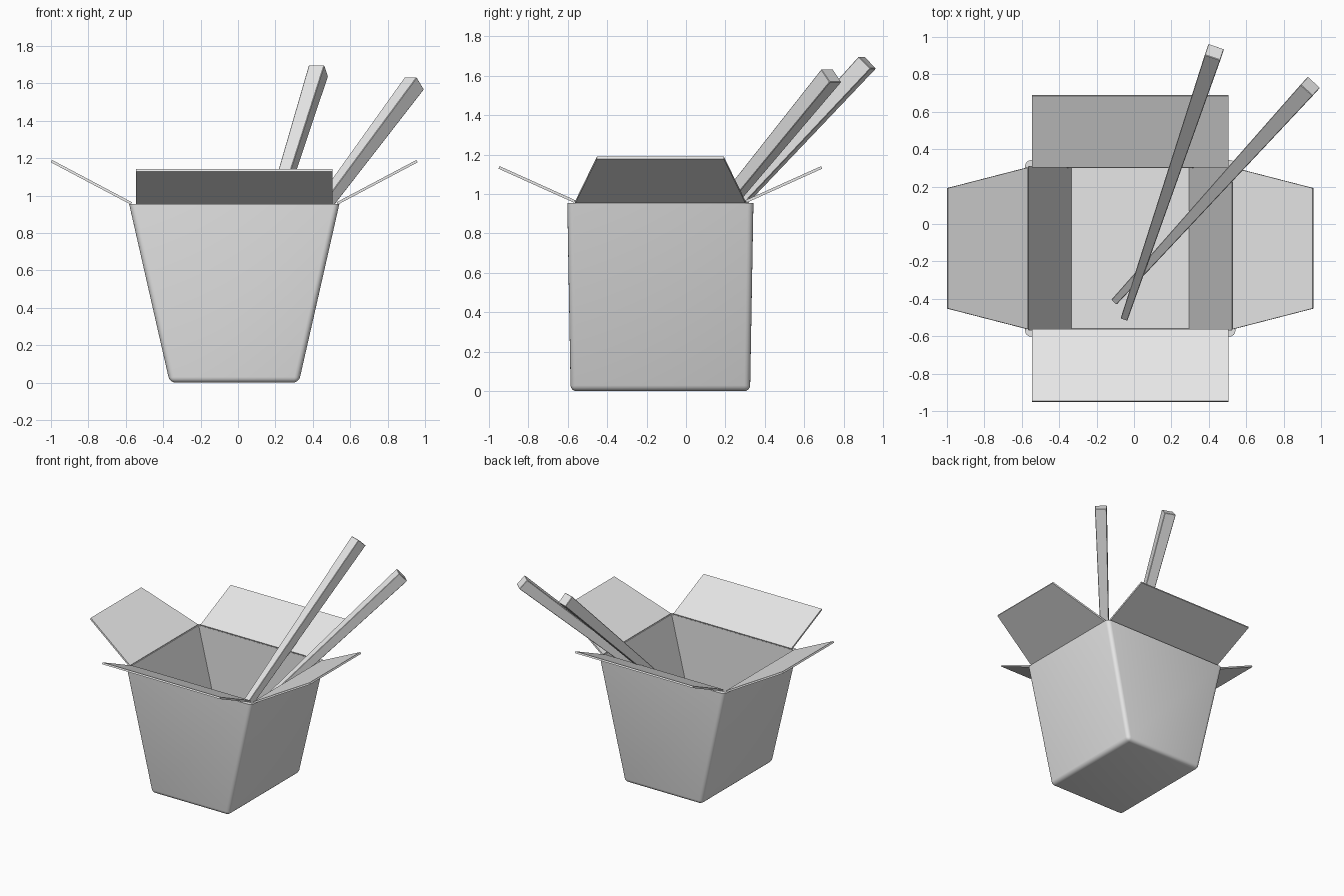
import bpy, bmesh, math
from mathutils import Vector

cube = bpy.data.objects.get("Cube")
if cube:
    bpy.data.objects.remove(cube, do_unlink=True)

# One plain card colour for everything
card = bpy.data.materials.new("light grey")
card.use_nodes = True
card.diffuse_color = (0.8, 0.8, 0.8, 1)
card.node_tree.nodes["Principled BSDF"].inputs["Base Color"].default_value = (0.8, 0.8, 0.8, 1)


def finish(name, bm, smooth=True):
    bmesh.ops.recalc_face_normals(bm, faces=bm.faces[:])
    mesh = bpy.data.meshes.new(name)
    bm.to_mesh(mesh)
    bm.free()
    mesh.materials.append(card)
    obj = bpy.data.objects.new(name, mesh)
    bpy.context.collection.objects.link(obj)
    if smooth:
        bpy.ops.object.select_all(action='DESELECT')
        obj.select_set(True)
        bpy.context.view_layer.objects.active = obj
        bpy.ops.object.shade_smooth_by_angle(angle=math.radians(40))
    return obj


def ring(bm, half_x, half_y, z):
    corners = ((-1, -1), (1, -1), (1, 1), (-1, 1))
    return [bm.verts.new((CX + sx * half_x, CY + sy * half_y, z)) for sx, sy in corners]


def bridge(bm, a, b):
    n = len(a)
    for i in range(n):
        j = (i + 1) % n
        bm.faces.new((a[i], a[j], b[j], b[i]))


# Tapered open box with thin walls and rounded outer edges
CX, CY, RIM = -0.02, -0.13, 0.955
bm = bmesh.new()
base = ring(bm, 0.345, 0.455, 0)
lip = ring(bm, 0.562, 0.472, RIM)
mouth = ring(bm, 0.545, 0.437, RIM)
floor = ring(bm, 0.313, 0.43, 0.025)
bm.faces.new(base)
bm.faces.new(floor)
for a, b in ((base, lip), (lip, mouth), (mouth, floor)):
    bridge(bm, a, b)
rounded = [e for e in bm.edges
           if any(v in base for v in e.verts) and all(v in base + lip for v in e.verts)]
bmesh.ops.bevel(bm, geom=rounded, offset=0.03, segments=4, profile=0.5, affect='EDGES')
finish("box", bm)


# Flaps hinged on the rim, rising outwards
def flap(name, corners):
    bm = bmesh.new()
    bm.faces.new([bm.verts.new(c) for c in corners])
    obj = finish(name, bm, smooth=False)
    mod = obj.modifiers.new("thickness", 'SOLIDIFY')
    mod.thickness = 0.014
    mod.offset = 0


for name, s in (("front_flap", -1), ("back_flap", 1)):
    hinge, tip = CY + s * 0.434, CY + s * 0.818
    flap(name, [(CX - 0.525, hinge, 0.962), (CX + 0.525, hinge, 0.962),
                (CX + 0.525, tip, 1.135), (CX - 0.525, tip, 1.135)])
for name, s in (("right_flap", -1), ("left_flap", 1)):
    hinge, tip = CX + s * 0.55, CX + s * 0.977
    flap(name, [(hinge, CY - 0.432, 0.958), (hinge, CY + 0.432, 0.958),
                (tip, CY + 0.322, 1.184), (tip, CY - 0.322, 1.184)])


# Square tapered chopsticks leaning on the back corner
def chopstick(name, tip, end):
    tip, end = Vector(tip), Vector(end)
    axis = (end - tip).normalized()
    side = axis.cross(Vector((0, 0, 1))).normalized()
    up = side.cross(axis)
    bm = bmesh.new()
    loops = []
    for centre, half in ((tip, 0.019), (end, 0.044)):
        loops.append([bm.verts.new(centre + half * (a * side + b * up))
                      for a, b in ((-1, -1), (1, -1), (1, 1), (-1, 1))])
        bm.faces.new(loops[-1])
    bridge(bm, *loops)
    bmesh.ops.bevel(bm, geom=bm.edges[:], offset=0.003, segments=1, affect='EDGES')
    finish(name, bm, smooth=False)


chopstick("chopstick_back", (-0.05, -0.5, 0.13), (0.43, 0.92, 1.667))
chopstick("chopstick_side", (-0.1, -0.41, 0.2), (0.943, 0.737, 1.6))
